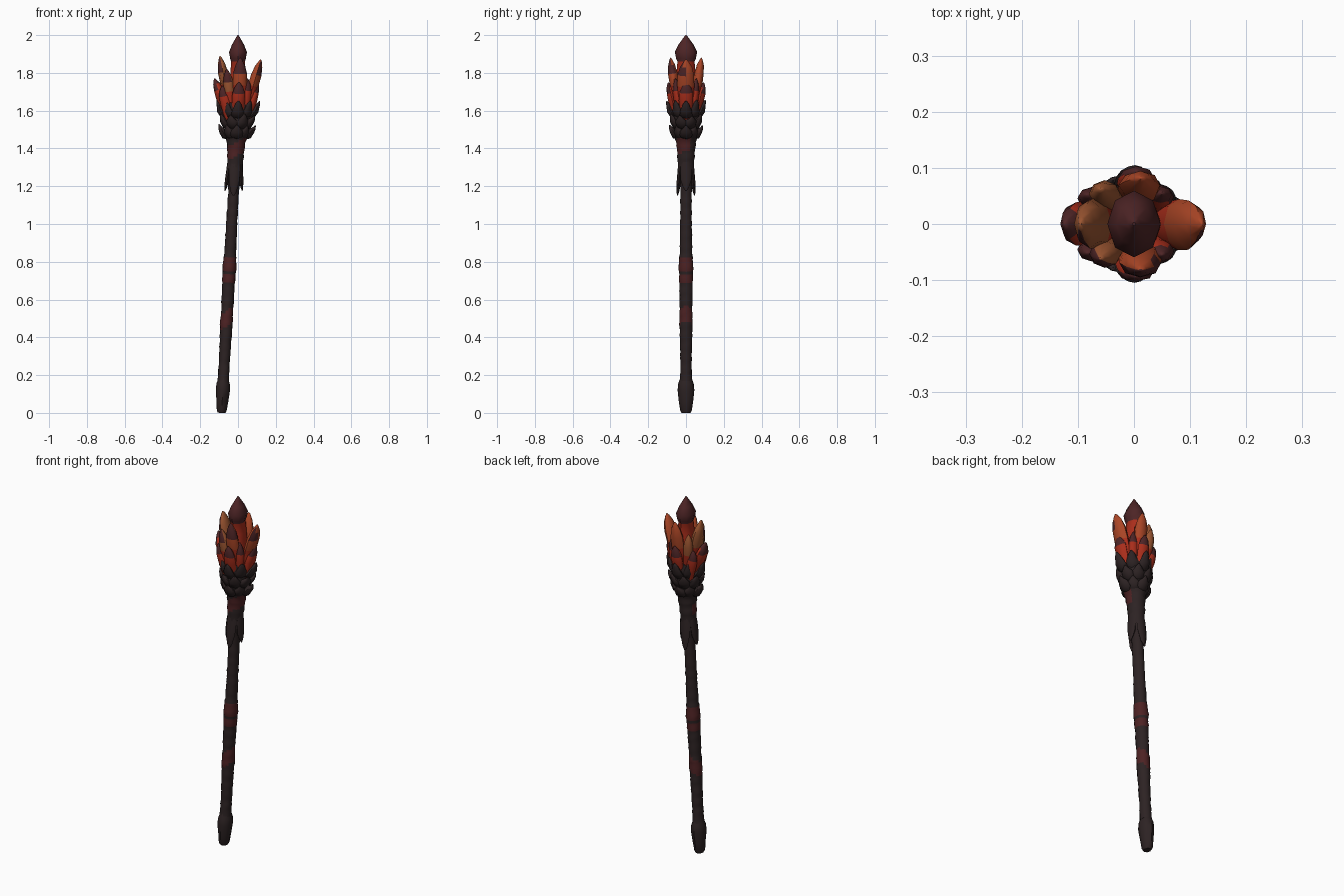
import bpy, bmesh, math, random
from mathutils import Vector

random.seed(4)
if "Cube" in bpy.data.objects:
    bpy.data.objects.remove(bpy.data.objects["Cube"])


def material(name, rgb):
    m = bpy.data.materials.new(name)
    m.use_nodes = True
    m.diffuse_color = (*rgb, 1)
    m.node_tree.nodes["Principled BSDF"].inputs["Base Color"].default_value = (*rgb, 1)
    return m


CHAR, BAND, MAROON, RED, ORANGE, AMBER = range(6)
MATS = [material("charred wood", (0.026, 0.0165, 0.017)),
        material("dull red wrap", (0.075, 0.016, 0.017)),
        material("dark maroon", (0.075, 0.018, 0.019)),
        material("ember red", (0.40, 0.027, 0.011)),
        material("ember orange", (0.40, 0.060, 0.019)),
        material("amber brown", (0.33, 0.092, 0.031))]
X, Y, Z = Vector((1, 0, 0)), Vector((0, 1, 0)), Vector((0, 0, 1))


def loft(name, rings, wide, sides, rule, angle=40, jitter=0.0):
    """Skin elliptical rings (centre, wide radius, thin radius) along a path."""
    bm = bmesh.new()
    loops = []
    for i, (c, rw, rt) in enumerate(rings):
        ahead = rings[min(i + 1, len(rings) - 1)][0] - rings[max(i - 1, 0)][0]
        u = (wide - ahead * wide.dot(ahead) / ahead.length_squared).normalized()
        v = ahead.normalized().cross(u)
        loop = []
        for k in range(sides):
            a = math.tau * k / sides
            s = 1 + random.uniform(-jitter, jitter)
            loop.append(bm.verts.new(c + (u * rw * math.cos(a) + v * rt * math.sin(a)) * s))
        loops.append(loop)
    for i, (a, b) in enumerate(zip(loops, loops[1:])):
        for k in range(sides):
            n = (k + 1) % sides
            f = bm.faces.new((a[k], a[n], b[n], b[k]))
            f.material_index = rule(f, i)
    for loop, i in ((loops[0], 0), (loops[-1], len(rings) - 2)):
        f = bm.faces.new(loop)
        f.material_index = rule(f, i)
    bmesh.ops.recalc_face_normals(bm, faces=bm.faces)
    mesh = bpy.data.meshes.new(name)
    bm.to_mesh(mesh)
    bm.free()
    for m in MATS:
        mesh.materials.append(m)
    ob = bpy.data.objects.new(name, mesh)
    bpy.context.collection.objects.link(ob)
    bpy.ops.object.select_all(action="DESELECT")
    ob.select_set(True)
    bpy.context.view_layer.objects.active = ob
    bpy.ops.object.shade_smooth_by_angle(angle=math.radians(angle))


def axis(z):
    """Centre of the leaning handle at height z."""
    return Vector((-0.087 + 0.054 * min(z, 1.7), 0, z))


def charred(f, i):
    return CHAR


def wrap_rule(f, i):
    c = f.calc_center_median()
    if 1.36 < c.z - 0.5 * (c.x + 0.012) < 1.43 and c.y < 0.015:
        return BAND
    slant = c.z - 0.7 * (c.x + 0.06)
    if 0.46 < slant < 0.54 or 0.69 < c.z < 0.73 or 0.75 < c.z < 0.82:
        return BAND
    return CHAR


# Handle: knobbly tapering stem that swells into the cup
profile = [(0.17, .030), (0.25, .028), (0.38, .030), (0.48, .033), (0.55, .031), (0.68, .033),
           (0.78, .037), (0.84, .031), (1.0, .029), (1.18, .028), (1.25, .036), (1.36, .043),
           (1.43, .048), (1.47, .060), (1.55, .070), (1.64, .072)]


def radius(z):
    for (z0, r0), (z1, r1) in zip(profile, profile[1:]):
        if z <= z1:
            return r0 + (r1 - r0) * (z - z0) / (z1 - z0)
    return profile[-1][1]


rings = []
for i in range(100):
    z = 0.17 + 1.47 * i / 99
    r = radius(z) * (1.0 + 0.05 * (i % 4 == 0))
    rings.append((axis(z), r, r * 1.06))
loft("handle", rings, X, 14, wrap_rule, 60, 0.04)

# Pommel
pommel = [(0.0, .022), (0.012, .028), (0.06, .034), (0.12, .041), (0.155, .038), (0.18, .029), (0.205, .024)]
loft("pommel", [(axis(z), r * .92, r * 1.1) for z, r in pommel], X, 8, charred, 50, 0.03)

# Broad hanging blades around the collar
for k in range(4):
    a = math.tau * k / 4
    out = Vector((math.cos(a), math.sin(a), 0))
    low = 1.175 if k % 2 == 0 else 1.15
    pts = [(1.36, .028, .018, .010), (1.29, .032, .030, .012), (1.23, .037, .028, .012),
           (low + .02, .043, .016, .007), (low, .046, .004, .002)]
    loft("collar_blade", [(axis(z) + out * d, w, t) for z, d, w, t in pts], out.cross(Z), 8, charred)

# Cup: three staggered tiers of upturned scales, shallower on the diagonals
for tier, (z, r, reach) in enumerate(((1.463, .044, .091), (1.515, .050, .101), (1.57, .056, .107))):
    for k in range(8):
        a = math.tau * (k + 0.5 * (tier % 2)) / 8
        out = Vector((math.cos(a), math.sin(a) * 0.9, 0)) * (1 - 0.2 * math.sin(2 * a) ** 2)
        tip = 0.062 + 0.022 * (tier == 2) + random.uniform(-.006, .006)
        pts = [(-.006, r - .015, .016, .012), (.006, r + .018, .034, .020), (.03, reach - .014, .031, .018),
               (tip - .015, reach, .016, .009), (tip, reach + .006, .004, .003)]
        loft("cup_scale", [(axis(z + h) + out * d, w, t) for h, d, w, t in pts],
             out.cross(Z), 8, charred, 60)


# Ember crystals: leaning shards with a wide high shoulder. Red ones have a fully
# scorched point, lighter ones are scorched only on the outer front side of the tip.
def crystal(name, base, tip, width, thick, body, wide):
    base, tip = Vector(base), Vector(tip)
    shape = [(0, .6), (.3, .85), (.55, 1), (.74, .98), (.88, .68), (.97, .28), (1, .08)]
    pts = [(base.lerp(tip, t), width * s, thick * s) for t, s in shape]

    def rule(f, i):
        c = f.calc_center_median()
        middle = base.lerp(tip, (c.z - base.z) / (tip.z - base.z))
        outer = c.xy.length > middle.xy.length
        if i >= 3 and outer and (body == RED or c.y < -0.01):
            return MAROON
        if i >= 4 and body == RED:
            return MAROON
        return RED if i < 2 else body
    loft(name, pts, wide, 8, rule, 60, 0.06)


# Central crystal with its dark cap
core = [(1.58, .055), (1.70, .055), (1.80, .046), (1.86, .041), (1.875, .047), (1.91, .054),
        (1.95, .036), (1.985, .013), (2.0, .003)]
loft("central_crystal", [(Vector((0, 0, z)), r * 1.1, r * .88) for z, r in core], Y, 8,
     lambda f, i: RED if i < 3 else MAROON, 50)

# Upper ring of crystals
crystal("upper_left_crystal", (.03, 0, 1.56), (.121, 0, 1.87), .045, .028, ORANGE, Y)
crystal("upper_right_crystal", (-.03, 0, 1.56), (-.096, 0, 1.89), .046, .027, AMBER, Y)
for s in (-1, 1):
    crystal("upper_side_crystal", (.008, s * .033, 1.56), (.012, s * .082, 1.88), .038, .026, ORANGE, X)
    crystal("corner_crystal", (-.03, s * .03, 1.56), (-.060, s * .062, 1.82), .028, .024, AMBER, X)

# Lower ring of shorter crystals
crystal("lower_left_crystal", (.045, 0, 1.53), (.103, 0, 1.755), .038, .024, RED, Y)
crystal("lower_right_crystal", (-.045, 0, 1.54), (-.124, 0, 1.77), .040, .026, RED, Y)
for s in (-1, 1):
    crystal("lower_side_crystal", (0, s * .045, 1.53), (.005, s * .094, 1.75), .034, .022, RED, X)
    crystal("lower_corner_crystal", (-.04, s * .03, 1.53), (-.084, s * .052, 1.73), .030, .022, RED, X)
    crystal("inner_crystal", (.03, s * .03, 1.53), (.050, s * .055, 1.77), .028, .022, RED, X)
